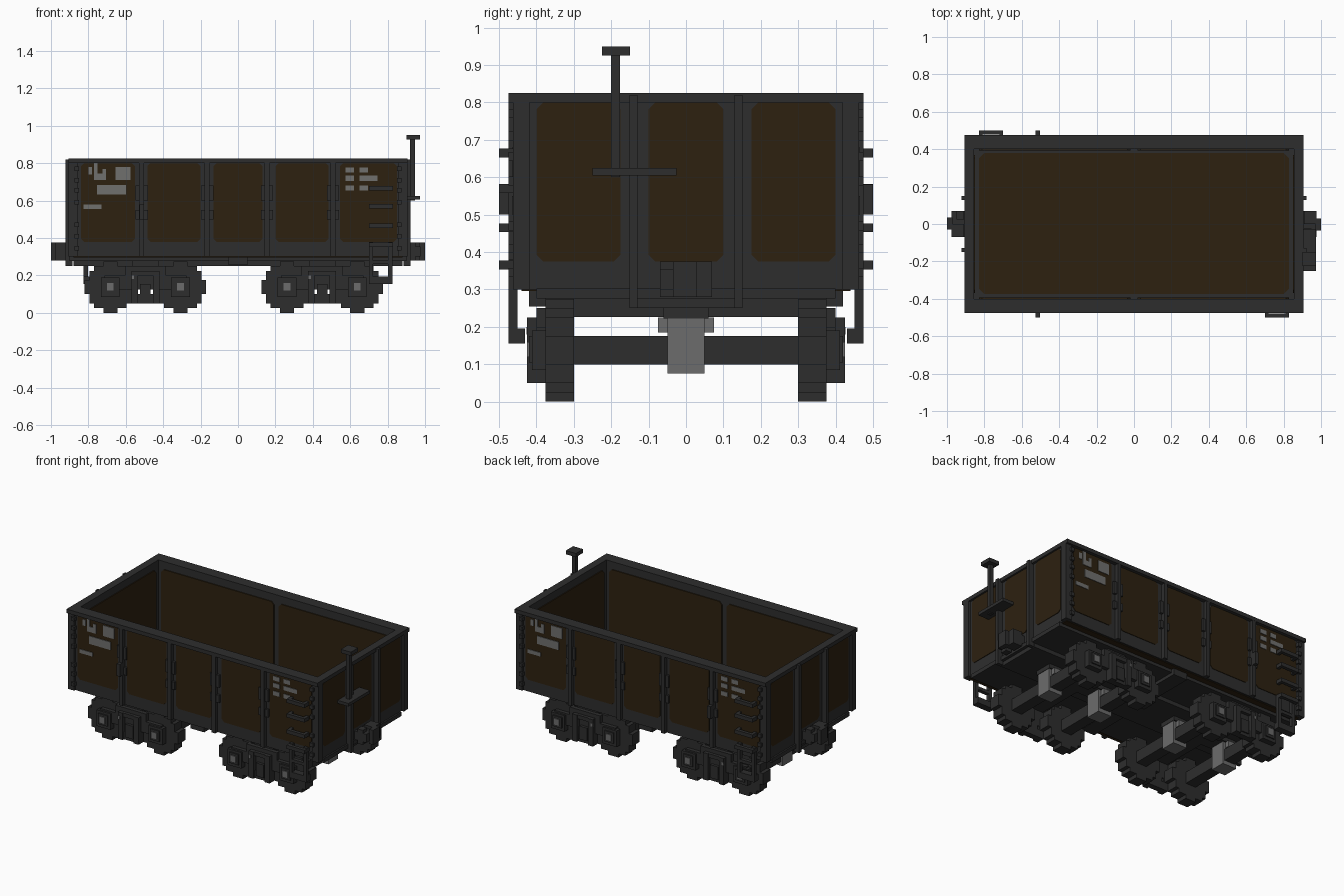
import bpy, bmesh
from mathutils import Vector

cube = bpy.data.objects.get("Cube")
if cube:
    bpy.data.objects.remove(cube, do_unlink=True)


def material(name, rgb):
    m = bpy.data.materials.new(name)
    m.use_nodes = True
    col = (*rgb, 1)
    m.diffuse_color = col
    bsdf = next(n for n in m.node_tree.nodes if n.type == 'BSDF_PRINCIPLED')
    bsdf.inputs["Base Color"].default_value = col
    return m


IRON = material("dark_iron", (0.027, 0.027, 0.027))
BROWN = material("brown_panel", (0.026, 0.015, 0.005))
STEEL = material("grey_steel", (0.15, 0.15, 0.15))
PAINT = material("pale_marking", (0.16, 0.16, 0.155))


def finish(name, bm, mat):
    bmesh.ops.recalc_face_normals(bm, faces=bm.faces)
    me = bpy.data.meshes.new(name)
    bm.to_mesh(me)
    bm.free()
    me.materials.append(mat)
    ob = bpy.data.objects.new(name, me)
    bpy.context.collection.objects.link(ob)
    return ob


def boxes(name, mat, spans):
    """One object from boxes, each given as (x0, x1, y0, y1, z0, z1)."""
    bm = bmesh.new()
    for x0, x1, y0, y1, z0, z1 in spans:
        lo, hi = Vector((x0, y0, z0)), Vector((x1, y1, z1))
        r = bmesh.ops.create_cube(bm, size=1)
        for v in r["verts"]:
            v.co = (lo + hi) / 2 + v.co * (hi - lo)
    return finish(name, bm, mat)


def prism(name, mat, pts, axis, a, b):
    """Extrude a 2D outline along an axis from a to b."""
    bm = bmesh.new()
    place = {"x": lambda u, v, d: (d, u, v),
             "y": lambda u, v, d: (u, d, v),
             "z": lambda u, v, d: (u, v, d)}[axis]
    face = bm.faces.new([bm.verts.new(place(u, v, a)) for u, v in pts])
    r = bmesh.ops.extrude_face_region(bm, geom=[face])
    for v in r["geom"]:
        if isinstance(v, bmesh.types.BMVert):
            v.co["xyz".index(axis)] = b
    return finish(name, bm, mat)


def rounded(u0, u1, v0, v1, c=0.018):
    return [(u0 + c, v0), (u1 - c, v0), (u1, v0 + c), (u1, v1 - c),
            (u1 - c, v1), (u0 + c, v1), (u0, v1 - c), (u0, v0 + c)]


def turned(span):
    """The same box after a half turn about z."""
    x0, x1, y0, y1, z0, z1 = span
    return (-x1, -x0, -y1, -y0, z0, z1)


def mirror_y(span):
    x0, x1, y0, y1, z0, z1 = span
    return (x0, x1, -y1, -y0, z0, z1)


# Tub: four walls, floor, rim
X, Y, IX, IY = 0.89, 0.45, 0.855, 0.4
boxes("tub_walls", IRON, [(-X, X, IY, Y, 0.3, 0.81), (-X, X, -Y, -IY, 0.3, 0.81),
                          (IX, X, -IY, IY, 0.3, 0.81), (-X, -IX, -IY, IY, 0.3, 0.81)])
boxes("tub_floor", IRON, [(-IX, IX, -IY, IY, 0.3, 0.325)])
RX, RY = 0.905, 0.475
boxes("top_rim", IRON, [(-RX, RX, IY, RY, 0.8, 0.825), (-RX, RX, -RY, -IY, 0.8, 0.825),
                        (IX, RX, -IY, IY, 0.8, 0.825), (-RX, -IX, -IY, IY, 0.8, 0.825)])
prism("floor_panel", BROWN, rounded(-0.83, 0.83, -0.375, 0.38, 0.03), "z", 0.325, 0.332)

# Corner posts, side sills and ribs
ribs_x = [-0.515, -0.165, 0.155, 0.508]
frame, rivets = [], []
for s in (1, -1):
    for t in (1, -1):
        x, y = s * 0.882, t * 0.44
        frame.append((x - 0.023, x + 0.023, y - 0.022, y + 0.022, 0.3, 0.8))
        for z in (0.77, 0.71, 0.655, 0.59, 0.47, 0.41, 0.345):
            xr, yr = s * 0.862, t * 0.463
            rivets.append((xr - 0.012, xr + 0.012, yr - 0.012, yr + 0.012, z - 0.012, z + 0.012))
    for x in ribs_x:
        lo, hi = sorted((s * 0.445, s * 0.474))
        frame.append((x - 0.013, x + 0.013, lo, hi, 0.3, 0.8))
        lo, hi = sorted((s * 0.445, s * 0.465))
        for z0, z1 in ((0.5, 0.55), (0.6, 0.68)):
            frame.append((x - 0.033, x + 0.033, lo, hi, z0, z1))
    lo, hi = sorted((s * 0.47, s * 0.5))
    frame.append((-0.527, -0.503, lo, hi, 0.5, 0.58))
    for y in (-0.14, 0.14):
        lo, hi = sorted((s * 0.885, s * 0.923))
        frame.append((lo, hi, y - 0.011, y + 0.011, 0.25, 0.82))
boxes("wall_ribs", IRON, frame)
boxes("post_rivets", IRON, rivets)

# Brown wall panels, outside and inside
side_spans = [(-0.84, -0.55), (-0.485, -0.2), (-0.13, 0.13), (0.2, 0.485), (0.545, 0.85)]
end_spans = [(-0.4, -0.175), (-0.1, 0.1), (0.175, 0.4)]
for s in (1, -1):
    for a, b in side_spans:
        if s > 0:
            a, b = -b, -a
        prism("side_panel", BROWN, rounded(a, b, 0.378, 0.802), "y", s * 0.448, s * 0.454)
    for a, b in end_spans:
        prism("end_panel", BROWN, rounded(a, b, 0.375, 0.8), "x", s * 0.888, s * 0.894)
    for a, b in ((-0.83, -0.018), (0.018, 0.83)):
        prism("inner_side_panel", BROWN, rounded(a, b, 0.35, 0.775), "y", s * 0.402, s * 0.394)
    prism("inner_end_panel", BROWN, rounded(-0.37, 0.37, 0.35, 0.775), "x", s * 0.857, s * 0.849)

# Painted marks, repeated on the opposite side by a half turn
marks = [(-0.77, -0.75, 0.74, 0.8), (-0.77, -0.705, 0.71, 0.745), (-0.8, -0.78, 0.74, 0.78),
         (-0.725, -0.705, 0.74, 0.77), (-0.655, -0.575, 0.71, 0.78),
         (-0.755, -0.6, 0.632, 0.684), (-0.825, -0.73, 0.555, 0.58)]
marks += [(x, x + w, z, z + 0.028) for z in (0.75, 0.705, 0.653)
          for x, w in ((0.575, 0.045), (0.65, 0.095 if z == 0.705 else 0.045))]
for s in (1, -1):
    for a, b, z0, z1 in marks:
        prism("painted_mark", PAINT, rounded(s * a, s * b, z0, z1, 0.0) if s > 0 else
              rounded(-b, -a, z0, z1, 0.0), "y", -s * 0.453, -s * 0.458)

# Ladders on opposite corners, with hanging steps
ladder = []
for z in (0.665, 0.57, 0.465, 0.365):
    ladder.append((0.7, 0.83, -0.5, -0.478, z - 0.012, z + 0.012))
    ladder += [(x, x + 0.02, -0.48, -0.445, z - 0.012, z + 0.012) for x in (0.7, 0.81)]
ladder += [(x, x + 0.022, -0.474, -0.45, 0.155, 0.38) for x in (0.7, 0.803)]
ladder += [(0.7, 0.825, -0.474, -0.45, 0.26, 0.28), (0.7, 0.825, -0.474, -0.43, 0.155, 0.195)]
boxes("corner_ladders", IRON, ladder + [turned(b) for b in ladder])

# Underframe
boxes("underframe", IRON, [(-0.9, 0.9, -0.4, 0.4, 0.276, 0.302),
                           (-0.88, 0.88, -0.15, 0.15, 0.25, 0.28),
                           (-0.05, 0.05, -0.42, 0.42, 0.255, 0.3)])
boxes("bottom_edge", BROWN, [(-0.88, 0.88, 0.4, 0.44, 0.296, 0.301),
                             (-0.88, 0.88, -0.44, -0.4, 0.296, 0.301)])

# Couplers
coupler = [(0.88, 0.975, -0.07, 0.07, 0.3, 0.355), (0.91, 0.975, 0.0, 0.07, 0.28, 0.375),
           (0.91, 0.95, -0.07, -0.025, 0.28, 0.375), (0.97, 1.0, -0.035, 0.03, 0.28, 0.375)]
boxes("couplers", IRON, coupler + [turned(b) for b in coupler])

# Hand brake on the left end
boxes("brake_stand", IRON, [(0.92, 0.945, -0.2, -0.176, 0.6, 0.93),
                            (0.9, 0.972, -0.225, -0.15, 0.926, 0.95),
                            (0.89, 0.972, -0.25, -0.026, 0.605, 0.625)])

# Stepped wheel outline, one quarter turned four times
quarter = [(1.5, 5.5), (1.5, 4.5), (3.5, 4.5), (3.5, 3.5), (4.5, 3.5), (4.5, 1.5), (5.5, 1.5)]
outline = []
for k in range(4):
    outline += quarter
    quarter = [(v, -u) for u, v in quarter]

# Two trucks
AXLE_Z, U = 0.1375, 0.025
for cx in (-0.495, 0.45):
    iron, steel, axles = [], [], []
    for dx in (-0.1875, 0.1875):
        x = cx + dx
        for s in (1, -1):
            prism("wheel", IRON, [(x + u * U, AXLE_Z + v * U) for u, v in outline],
                  "y", s * 0.3, s * 0.375)
        axles.append((x - 0.037, x + 0.037, -0.31, 0.31, 0.1, 0.175))
        steel.append((x - 0.05, x + 0.05, -0.05, 0.05, 0.075, 0.225))
        steel.append((x - 0.03, x + 0.03, -0.075, 0.075, 0.185, 0.225))
        for side in (lambda b: b, mirror_y):
            iron.append(side((x - 0.05, x + 0.05, 0.37, 0.412, 0.085, 0.19)))
            iron.append(side((x - 0.033, x + 0.033, 0.37, 0.42, 0.105, 0.175)))
            steel.append(side((x - 0.018, x + 0.018, 0.41, 0.425, 0.12, 0.16)))
    for side in (lambda b: b, mirror_y):
        iron += [side(b) for b in (
            (cx - 0.22, cx + 0.22, 0.372, 0.4, 0.125, 0.2),
            (cx - 0.11, cx + 0.11, 0.372, 0.4, 0.19, 0.25),
            (cx - 0.075, cx + 0.075, 0.372, 0.41, 0.05, 0.1),
            (cx - 0.075, cx - 0.04, 0.372, 0.425, 0.05, 0.225),
            (cx + 0.04, cx + 0.075, 0.372, 0.425, 0.05, 0.225),
            (cx - 0.028, cx + 0.028, 0.372, 0.418, 0.07, 0.155),
            (cx - 0.075, cx + 0.075, 0.372, 0.42, 0.2, 0.225))]
        steel.append(side((cx - 0.075, cx - 0.06, 0.42, 0.427, 0.18, 0.2)))
    iron += [(cx - 0.07, cx + 0.07, -0.375, 0.375, 0.226, 0.28),
             (cx - 0.24, cx + 0.24, -0.06, 0.06, 0.222, 0.255)]
    boxes("truck_frame", IRON, iron)
    boxes("axles", IRON, axles)
    boxes("gear_and_journal_caps", STEEL, steel)
